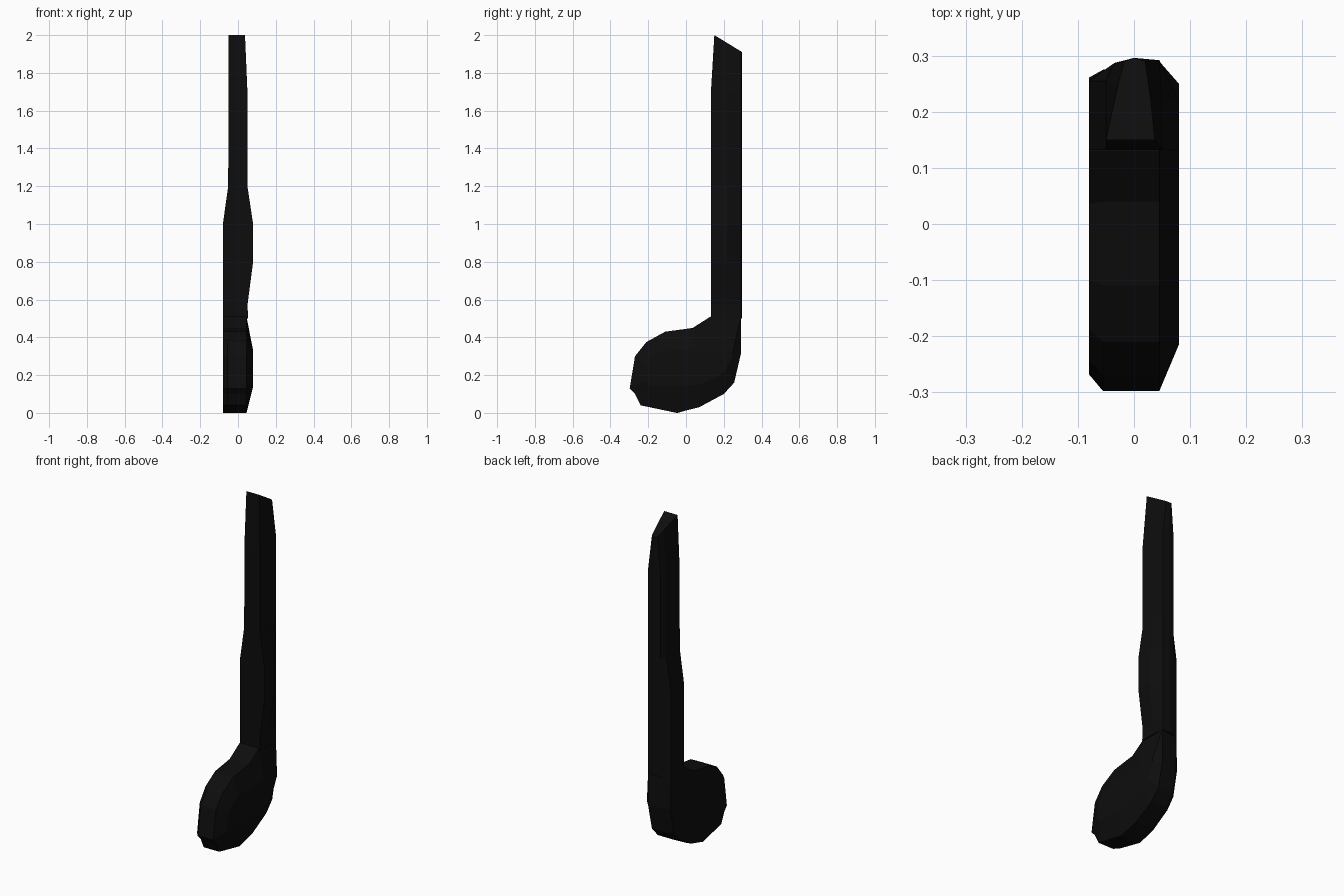
import bpy, bmesh

if "Cube" in bpy.data.objects:
    bpy.data.objects.remove(bpy.data.objects["Cube"])

black = bpy.data.materials.new("soft black")
black.diffuse_color = (0.004, 0.004, 0.004, 1)
black.use_nodes = True
black.node_tree.nodes["Principled BSDF"].inputs["Base Color"].default_value = black.diffuse_color


def loft(name, rings):
    """Bridge equal-length rings of points and cap both ends."""
    bm = bmesh.new()
    loops = [[bm.verts.new(p) for p in ring] for ring in rings]
    n = len(rings[0])
    for a, b in zip(loops, loops[1:]):
        for i in range(n):
            j = (i + 1) % n
            bm.faces.new((a[i], a[j], b[j], b[i]))
    bm.faces.new(loops[0][::-1])
    bm.faces.new(loops[-1])
    bmesh.ops.recalc_face_normals(bm, faces=bm.faces)
    bmesh.ops.triangulate(bm, faces=[f for f in bm.faces if len(f.verts) > 4])
    mesh = bpy.data.meshes.new(name)
    bm.to_mesh(mesh)
    bm.free()
    mesh.materials.append(black)
    obj = bpy.data.objects.new(name, mesh)
    bpy.context.collection.objects.link(obj)


# Note head: side outline (y, z), with a wide bevel on the right side
outline = [(.29, .31), (.255, .16), (.2, .1), (.07, .03), (-.05, 0),
           (-.24, .04), (-.27, .1), (-.298, .13), (-.27, .3), (-.21, .375),
           (-.11, .43), (.04, .45), (.13, .51), (.29, .51)]
right_face = [(.25, .31), (.21, .23), (.17, .19), (.07, .15), (-.05, .14),
              (-.18, .14), (-.2, .15), (-.215, .17), (-.205, .26), (-.16, .31),
              (-.1, .33), (.04, .33), (.13, .33), (.25, .33)]
left_face = [(min(y, .255) if z > .5 else y * .9, z) for y, z in outline]
loft("note_head", [
    [(-.08, y, z) for y, z in left_face],
    [(-.055, min(y, .275), z) for y, z in outline],
    [(.045, y, z) for y, z in outline],
    [(.08, y, z) for y, z in right_face],
])

# Stem: (height, left, right) sections, bulging in the lower half
sections = [(.5, -.08, .054), (.57, -.08, .05), (.8, -.08, .08),
            (1.0, -.08, .08), (1.2, -.052, .05), (1.7, -.05, .05)]
rings = []
for z, l, r in sections:
    rings.append([(l, .132, z), (r, .132, z), (r, .22, z), (.045, .292, z),
                  (0, .296, z), (-.035, .287, z), (l, .255, z)])
# Slanted tip, narrowing toward the back
tip = [(-.05, .15), (.037, .15), (.03, .22), (.02, .29),
       (0, .296), (-.017, .29), (-.028, .25)]
rings.append([(x, y, 2 - (y - .15) * .61) for x, y in tip])
loft("note_stem", rings)
